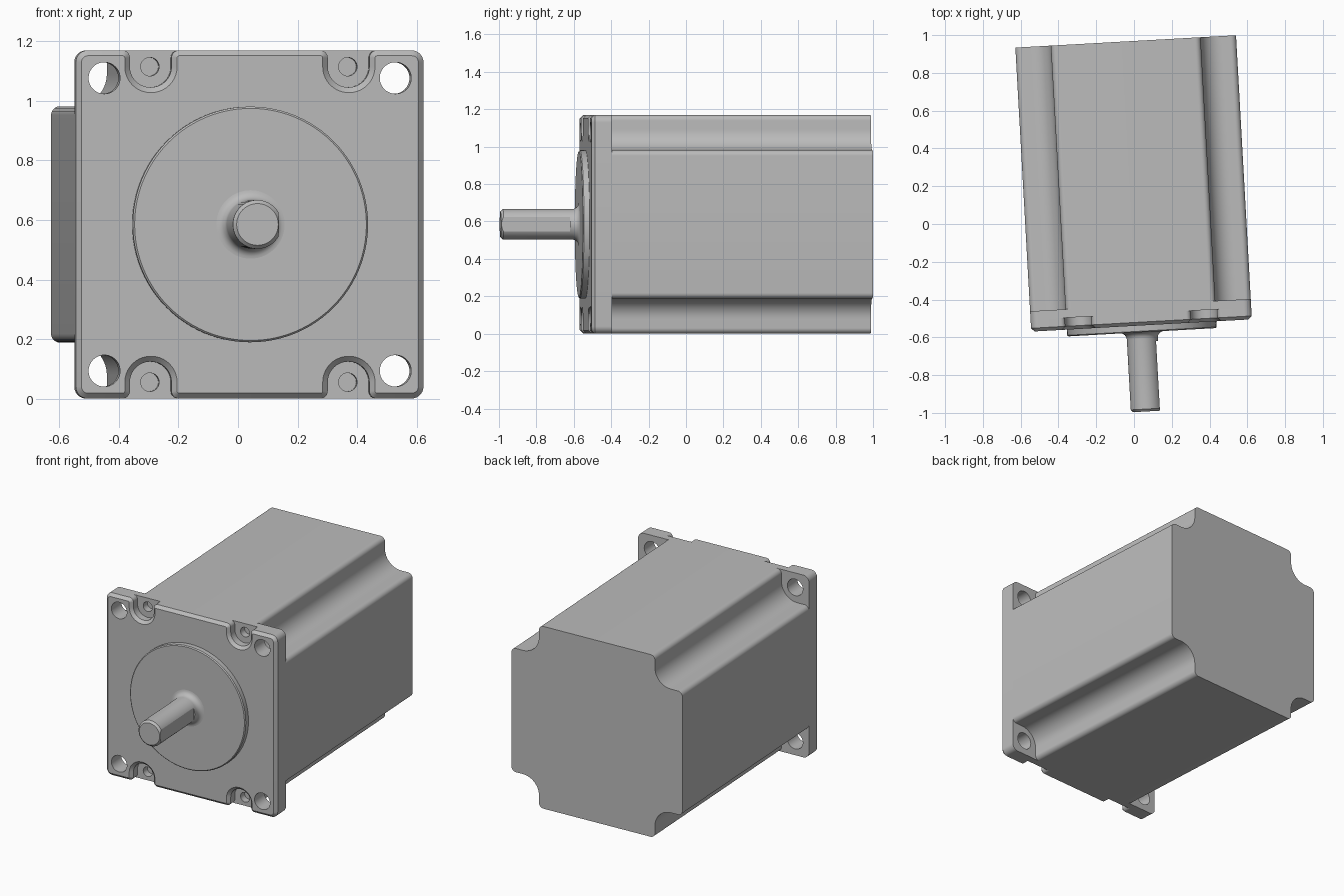
import bpy, bmesh, math
from mathutils import Matrix, Vector

if "Cube" in bpy.data.objects:
    bpy.data.objects.remove(bpy.data.objects["Cube"])

HALF = 0.585                      # half width of the square frame
FLANGE_BACK, FLOOR, FLANGE_FRONT = -0.43, -0.475, -0.538
PLACE = Matrix.Translation((0.01, 0, HALF)) @ Matrix.Rotation(math.radians(3.2), 4, "Z")

grey = bpy.data.materials.new("plain grey metal")
grey.use_nodes = True
grey.diffuse_color = (0.5, 0.5, 0.5, 1)
grey.node_tree.nodes["Principled BSDF"].inputs["Base Color"].default_value = grey.diffuse_color


def mirror_quarter(quarter):
    """Repeat the corner points of one quadrant around the full outline."""
    points = []
    for sx, sz in ((1, 1), (-1, 1), (-1, -1), (1, -1)):
        part = quarter if sx == sz else quarter[::-1]
        points += [(sx * x, sz * z, r) for x, z, r in part]
    return points


def round_corners(corners, steps=10):
    """Turn (x, z, radius) corners into an outline with arcs."""
    outline = []
    for i, (x, z, r) in enumerate(corners):
        p = Vector((x, z))
        a = (Vector(corners[i - 1][:2]) - p).normalized()
        b = (Vector(corners[(i + 1) % len(corners)][:2]) - p).normalized()
        half = a.angle(b) / 2
        centre = p + (a + b).normalized() * r / math.sin(half)
        start = p + a * r / math.tan(half) - centre
        end = p + b * r / math.tan(half) - centre
        sweep = math.atan2(start.x * end.y - start.y * end.x, start.dot(end))
        for k in range(steps + 1):
            outline.append(centre + Matrix.Rotation(sweep * k / steps, 2) @ start)
    return outline


def inset(outline, d):
    """Move a counterclockwise outline inwards."""
    result = []
    for i, p in enumerate(outline):
        t1 = (p - outline[i - 1]).normalized()
        t2 = (outline[(i + 1) % len(outline)] - p).normalized()
        t = (t1 + t2).normalized()
        result.append(p + Vector((-t.y, t.x)) * d / t.dot(t1))
    return result


def circle(r, x=0, z=0, n=96):
    return [Vector((x + r * math.cos(math.tau * k / n), z + r * math.sin(math.tau * k / n)))
            for k in range(n)]


def loft(name, sections):
    """Skin matching outlines placed along the depth axis and cap both ends."""
    bm = bmesh.new()
    rings = [[bm.verts.new((p.x, y, p.y)) for p in outline] for outline, y in sections]
    for lower, upper in zip(rings, rings[1:]):
        for i in range(len(lower)):
            bm.faces.new((lower[i - 1], lower[i], upper[i], upper[i - 1]))
    bm.faces.new(rings[0])
    bm.faces.new(rings[-1])
    bmesh.ops.recalc_face_normals(bm, faces=bm.faces)
    mesh = bpy.data.meshes.new(name)
    bm.to_mesh(mesh)
    bm.free()
    mesh.transform(PLACE)
    mesh.materials.append(grey)
    obj = bpy.data.objects.new(name, mesh)
    bpy.context.collection.objects.link(obj)
    return obj


def cut(obj, cutter):
    bpy.context.view_layer.objects.active = obj
    mod = obj.modifiers.new("cut", "BOOLEAN")
    mod.operation, mod.solver, mod.object = "DIFFERENCE", "EXACT", cutter
    bpy.ops.object.modifier_apply(modifier=mod.name)
    bpy.data.objects.remove(cutter)


# Motor body with a filleted groove along each corner
body_shape = round_corners(mirror_quarter(
    [(HALF, 0.397, 0.03), (0.397, 0.397, 0.11), (0.397, HALF, 0.03)]))
body = loft("motor_body", [(body_shape, FLANGE_BACK), (body_shape, 0.968)])

# Mounting flange: full slab behind, chamfered plate with screw pockets in front
slab_shape = round_corners(mirror_quarter([(HALF, HALF, 0.04)]))
slab = loft("flange_slab", [(slab_shape, FLANGE_BACK), (slab_shape, FLOOR)])
plate_shape = round_corners(mirror_quarter(
    [(HALF, HALF, 0.04), (0.403, HALF, 0.025), (0.403, 0.461, 0.069),
     (0.263, 0.461, 0.069), (0.263, HALF, 0.025)]))
plate = loft("flange_plate", [(plate_shape, FLOOR), (plate_shape, FLANGE_FRONT + 0.018),
                              (inset(plate_shape, 0.018), FLANGE_FRONT)])

# Corner mounting holes and small screw holes
for sx in (-1, 1):
    for sz in (-1, 1):
        hole = circle(0.053, sx * 0.49, sz * 0.492, 48)
        for part in (slab, plate):
            cut(part, loft("hole_cutter", [(hole, -0.4), (hole, -0.6)]))
        screw = circle(0.031, sx * 0.333, sz * 0.53, 32)
        cut(slab, loft("screw_cutter", [(screw, -0.4), (screw, -0.5)]))

# Round pilot boss
boss = loft("pilot_boss", [(circle(0.396), FLANGE_FRONT), (circle(0.396), -0.568),
                           (circle(0.39), -0.574)])

# Shaft with flared root and chamfered tip
flare = [(circle(0.115 - 0.033 * math.sin(a)), -0.574 - 0.035 * (1 - math.cos(a)))
         for a in (math.pi / 2 * k / 6 for k in range(7))]
shaft = loft("shaft", flare + [(circle(0.082), -0.981), (circle(0.07), -0.994)])
flat_side = [Vector(p) for p in ((0.072, -0.1), (0.2, -0.1), (0.2, 0.1), (0.072, 0.1))]
cut(shaft, loft("flat_cutter", [(flat_side, -0.625), (flat_side, -1.1)]))

# Smooth the curved surfaces, keep the edges crisp
bpy.ops.object.select_all(action="DESELECT")
for obj in (body, slab, plate, boss, shaft):
    obj.select_set(True)
bpy.context.view_layer.objects.active = body
bpy.ops.object.shade_smooth_by_angle(angle=math.radians(25))
